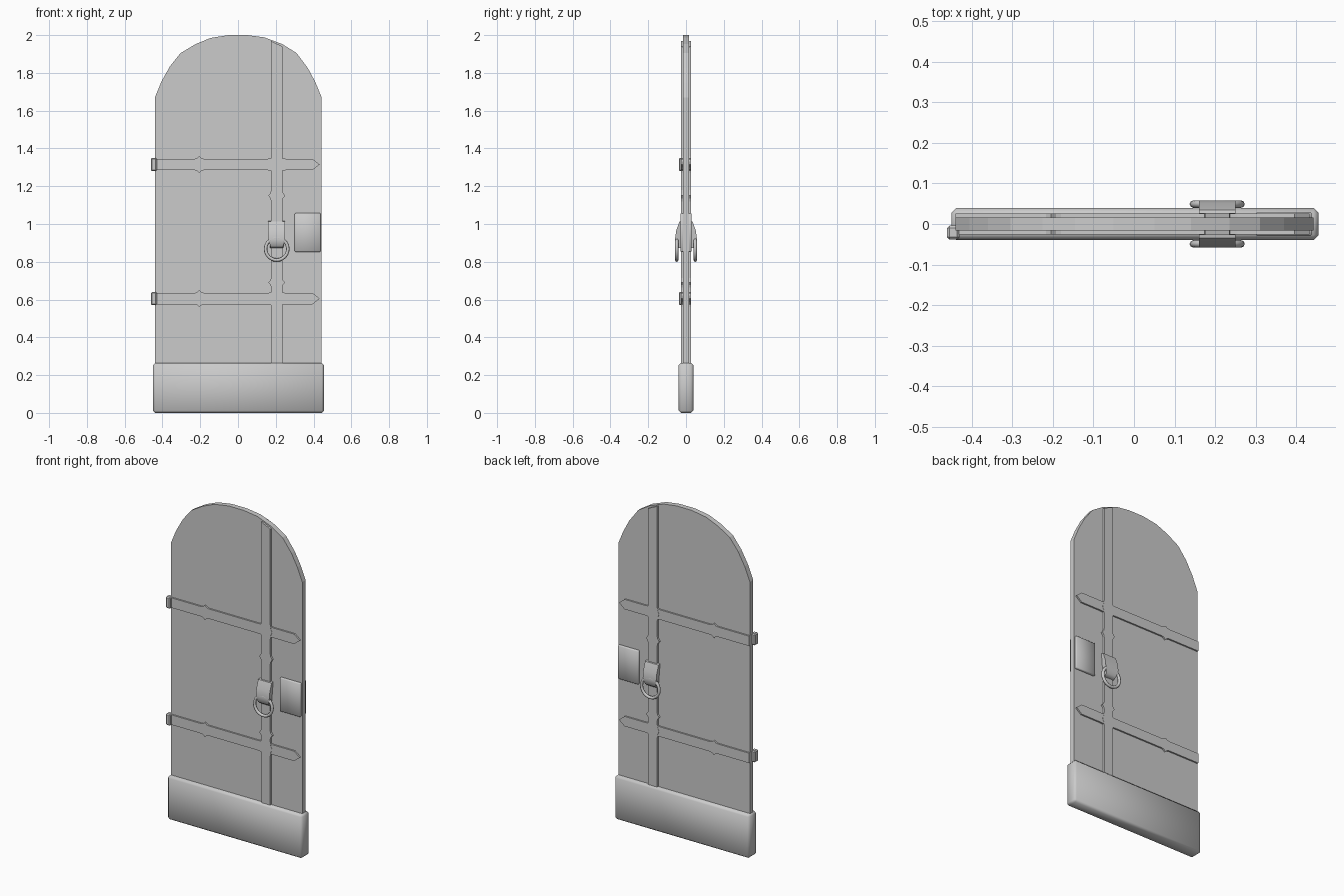
import bpy
import bmesh
import math
from mathutils import Matrix

cube = bpy.data.objects.get("Cube")
if cube:
    bpy.data.objects.remove(cube)

GREY = (0.6, 0.6, 0.6, 1)
mat = bpy.data.materials.new("plain grey")
mat.use_nodes = True
mat.diffuse_color = GREY
mat.node_tree.nodes["Principled BSDF"].inputs["Base Color"].default_value = GREY

STRAP_X = 0.205          # centre of the upright strap
HINGE_Z = (0.605, 1.315)  # centres of the hinge straps


def finish(name, bm, smooth=False):
    bmesh.ops.recalc_face_normals(bm, faces=bm.faces)
    for f in bm.faces:
        f.smooth = smooth
    mesh = bpy.data.meshes.new(name)
    bm.to_mesh(mesh)
    bm.free()
    ob = bpy.data.objects.new(name, mesh)
    bpy.context.collection.objects.link(ob)
    mesh.materials.append(mat)
    return ob


def slab(name, outline, y0, y1):
    """Extrude an x-z outline from y0 to y1."""
    bm = bmesh.new()
    face = bm.faces.new([bm.verts.new((x, y0, z)) for x, z in outline])
    new = bmesh.ops.extrude_face_region(bm, geom=[face])["geom"]
    moved = [v for v in new if isinstance(v, bmesh.types.BMVert)]
    bmesh.ops.translate(bm, verts=moved, vec=(0, y1 - y0, 0))
    return finish(name, bm)


def block(name, lo, hi, bevel, smooth=True):
    """Box between two corners with chamfered edges."""
    bm = bmesh.new()
    bmesh.ops.create_cube(bm, size=1)
    for v in bm.verts:
        v.co = [(a + b) / 2 + c * (b - a) for a, b, c in zip(lo, hi, v.co)]
    bmesh.ops.bevel(bm, geom=bm.edges[:], offset=bevel, segments=1, affect="EDGES")
    return finish(name, bm, smooth)


def band(start, end, half, bumps):
    """Half outline (along, offset) of a strap with pointed or flared swellings."""
    pts = [(start, half)]
    for pos, reach, size in bumps:
        pts += [(pos - reach, half), (pos - reach / 2, half + size / 4), (pos, half + size),
                (pos + reach / 2, half + size / 4), (pos + reach, half)]
    return pts + [(end, half)]


# Door leaf with a faceted arch
arch = [(0.443, 1.67), (0.41, 1.75), (0.37, 1.825), (0.31, 1.905), (0.235, 1.952),
        (0.14, 1.988), (0.05, 2.0), (-0.05, 2.0), (-0.145, 1.985), (-0.225, 1.952),
        (-0.304, 1.905), (-0.36, 1.835), (-0.405, 1.755), (-0.44, 1.67)]
slab("door_leaf", [(-0.44, 0.02)] + [(0.443, 0.02)] + arch, -0.016, 0.016)

# Kick plate wrapped around the foot
block("kick_plate", (-0.45, -0.039, 0), (0.455, 0.039, 0.265), 0.012)

for side, s in (("front", -1), ("back", 1)):
    # Upright strap, cut to follow the arch at its top
    flares = [(z, 0.045, 0.012) for z in HINGE_Z]
    bumps = sorted(flares + [(0.69, 0.025, 0.014), (1.15, 0.03, 0.014)])
    edge = band(0.25, 1.94, 0.03, bumps)
    outline = [(STRAP_X + w, z) for z, w in edge] + [(STRAP_X - 0.03, 1.968)]
    outline += [(STRAP_X - w, z) for z, w in reversed(edge[:-1])]
    slab(side + "_upright_strap", outline, s * 0.01, s * 0.027)

    # Hinge straps with a spear tip
    for level, z in zip(("lower", "upper"), HINGE_Z):
        edge = band(-0.44, 0.395, 0.03, [(-0.205, 0.025, 0.014), (STRAP_X, 0.05, 0.012)])
        outline = [(x, z + w) for x, w in edge] + [(0.432, z)]
        outline += [(x, z - w) for x, w in reversed(edge)]
        slab(f"{side}_{level}_hinge_strap", outline, s * 0.01, s * 0.0255)

    # Lock plate
    ys = sorted((s * 0.01, s * 0.03))
    block(side + "_lock_plate", (0.30, ys[0], 0.853), (0.438, ys[1], 1.057), 0.004)

    # Ring mount: sloped profile swept across x
    profile = [(0.02, 1.015), (0.035, 1.012), (0.052, 0.965), (0.058, 0.92),
               (0.052, 0.885), (0.036, 0.872), (0.02, 0.872)]
    bm = bmesh.new()
    rows = []
    for x in (-1, 1):
        rows.append([bm.verts.new((STRAP_X + x * (0.045 if z > 0.91 else 0.034), s * y, z))
                     for y, z in profile])
    for i in range(len(profile)):
        j = (i + 1) % len(profile)
        bm.faces.new((rows[0][i], rows[0][j], rows[1][j], rows[1][i]))
    for r in rows:
        bm.faces.new(r)
    ob = finish(side + "_ring_mount", bm, True)
    bpy.context.view_layer.objects.active = ob
    ob.select_set(True)
    bpy.ops.object.shade_smooth_by_angle(angle=math.radians(50))
    ob.select_set(False)

    # Pull ring
    bpy.ops.mesh.primitive_torus_add(
        major_segments=24, minor_segments=8, major_radius=0.059, minor_radius=0.009,
        location=(STRAP_X, s * 0.049, 0.868), rotation=(math.pi / 2, 0, 0))
    ring = bpy.context.object
    ring.name = side + "_pull_ring"
    ring.data.materials.append(mat)
    bpy.ops.object.shade_smooth()
    ring.select_set(False)

# Hinge knuckles at the hanging edge
for level, z in zip(("lower", "upper"), HINGE_Z):
    block(level + "_hinge_knuckle", (-0.461, -0.038, z - 0.035), (-0.43, -0.004, z + 0.035), 0.006, False)
